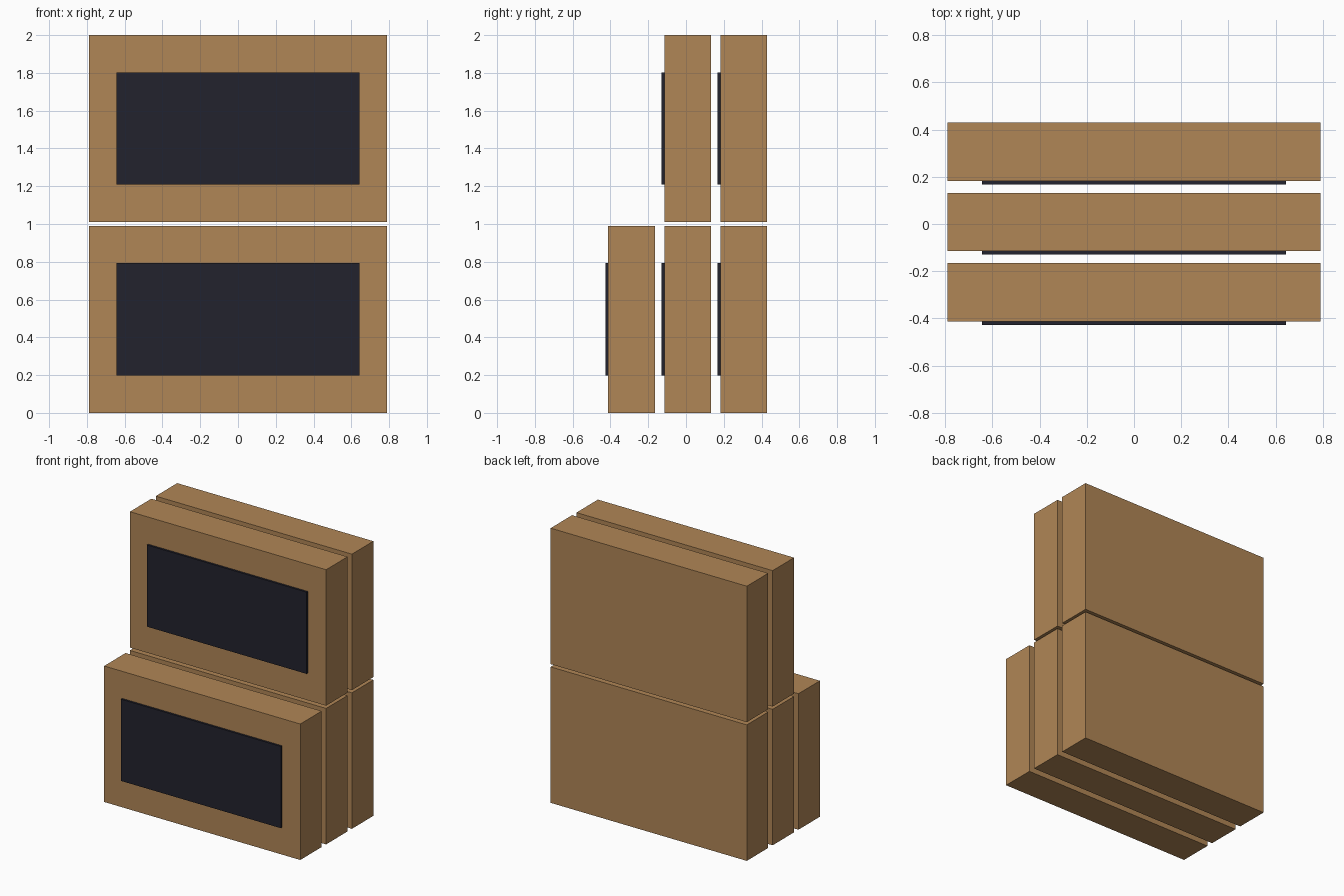
import bpy

cube = bpy.data.objects.get("Cube")
if cube:
    bpy.data.objects.remove(cube, do_unlink=True)


def make_material(name, color):
    mat = bpy.data.materials.new(name)
    mat.use_nodes = True
    mat.diffuse_color = color
    mat.node_tree.nodes["Principled BSDF"].inputs["Base Color"].default_value = color
    return mat


def box(name, low, high, mat):
    center = [(a + b) / 2 for a, b in zip(low, high)]
    bpy.ops.mesh.primitive_cube_add(size=1, location=center)
    obj = bpy.context.object
    obj.name = name
    obj.scale = [b - a for a, b in zip(low, high)]
    bpy.ops.object.transform_apply(location=False, rotation=False, scale=True)
    obj.data.materials.append(mat)
    return obj


cardboard = make_material("cardboard brown", (0.434, 0.238, 0.093, 1))
dark = make_material("dark navy", (0.016, 0.016, 0.026, 1))

HALF_WIDTH, DEPTH, HEIGHT = 0.79, 0.247, 0.99
ROW_STEP, LAYER_STEP = 0.297, 1.01
PANEL_HALF, PANEL_LOW, PANEL_HIGH, PANEL_OUT = 0.644, 0.198, 0.793, 0.015
FRONT = -0.412

# Stacked boxes: three rows below, the back two rows above
for layer, rows in (("lower", ("front", "middle", "back")), ("upper", ("middle", "back"))):
    z = LAYER_STEP if layer == "upper" else 0
    for row in rows:
        y = FRONT + ROW_STEP * ("front", "middle", "back").index(row)
        box(f"{layer}_{row}_box", (-HALF_WIDTH, y, z),
            (HALF_WIDTH, y + DEPTH, z + HEIGHT), cardboard)
        # Dark raised panel on the front face
        box(f"{layer}_{row}_panel", (-PANEL_HALF, y - PANEL_OUT, z + PANEL_LOW),
            (PANEL_HALF, y, z + PANEL_HIGH), dark)
